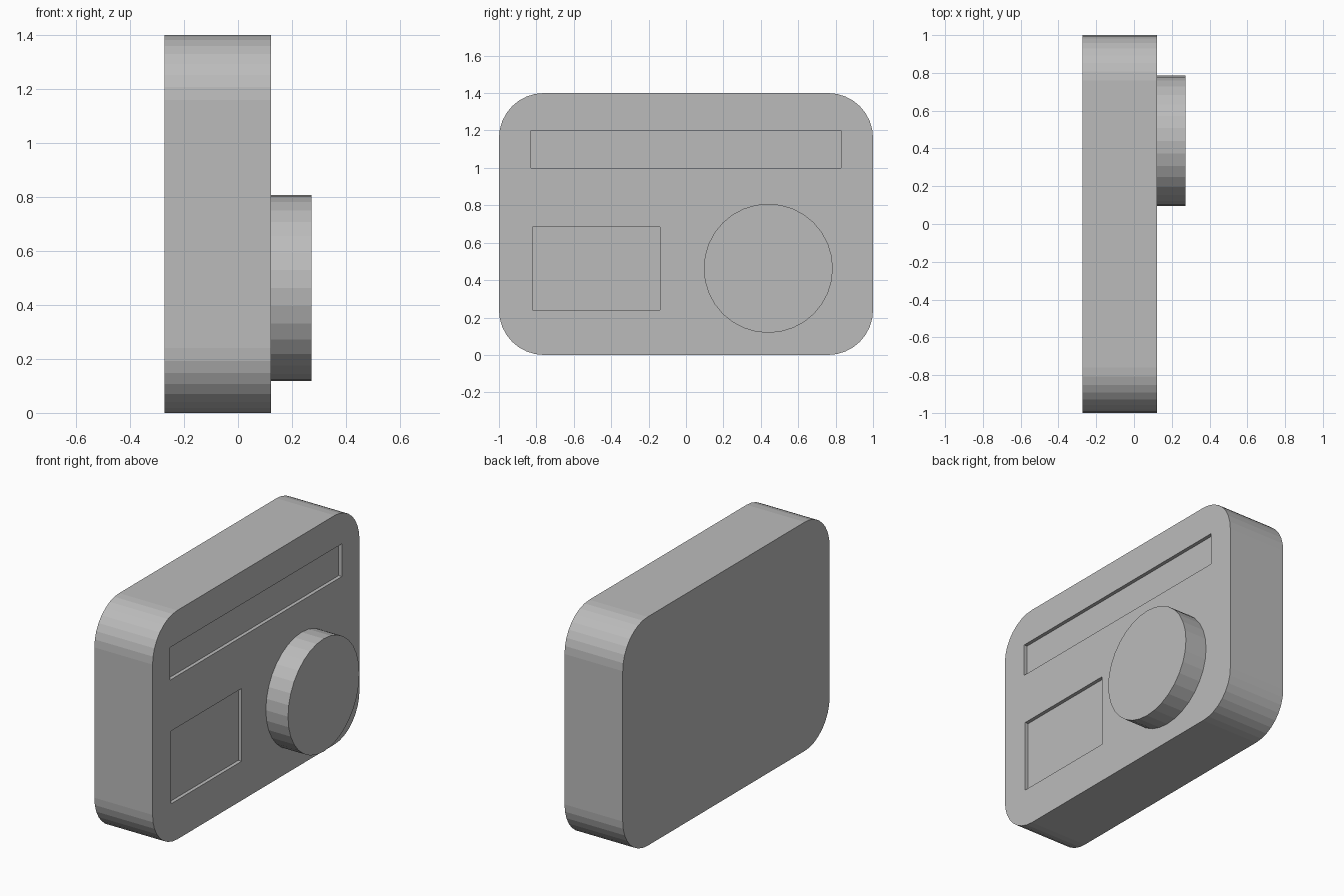
import bpy, bmesh, math

if "Cube" in bpy.data.objects:
    bpy.data.objects.remove(bpy.data.objects["Cube"])

BACK, FACE, TIP = -0.272, 0.122, 0.272   # x of back, front panel and knob end
RECESS = 0.022

grey = bpy.data.materials.new("plain grey")
grey.diffuse_color = (0.5, 0.5, 0.5, 1)
grey.use_nodes = True
grey.node_tree.nodes["Principled BSDF"].inputs["Base Color"].default_value = grey.diffuse_color


def extrude_x(name, outline, x0, x1):
    """Solid from a (y, z) outline pulled along x."""
    bm = bmesh.new()
    base = bm.faces.new([bm.verts.new((x0, y, z)) for y, z in outline])
    new = bmesh.ops.extrude_face_region(bm, geom=[base], use_keep_orig=True)["geom"]
    bmesh.ops.translate(bm, vec=(x1 - x0, 0, 0),
                        verts=[v for v in new if isinstance(v, bmesh.types.BMVert)])
    bmesh.ops.recalc_face_normals(bm, faces=bm.faces)
    mesh = bpy.data.meshes.new(name)
    bm.to_mesh(mesh)
    bm.free()
    mesh.materials.append(grey)
    obj = bpy.data.objects.new(name, mesh)
    bpy.context.collection.objects.link(obj)
    return obj


def arc(cy, cz, r, start, sweep, steps):
    return [(cy + r * math.cos(a), cz + r * math.sin(a))
            for a in (math.radians(start + sweep * i / steps) for i in range(steps + 1))]


# Rounded body
R, H = 0.24, 1.4
outline = []
for i, (cy, cz) in enumerate([(1 - R, H - R), (R - 1, H - R), (R - 1, R), (1 - R, R)]):
    outline += arc(cy, cz, R, 90 * i, 90, 8)
body = extrude_x("body", outline, BACK, FACE)

# Shallow recesses: long slot and display window
for name, y0, y1, z0, z1 in [("slot_cutter", -0.83, 0.83, 1.0, 1.2),
                             ("window_cutter", -0.82, -0.14, 0.24, 0.685)]:
    cutter = extrude_x(name, [(y0, z0), (y1, z0), (y1, z1), (y0, z1)],
                       FACE - RECESS, FACE + 0.1)
    cutter.hide_render = True
    cutter.hide_set(True)
    cut = body.modifiers.new(name, "BOOLEAN")
    cut.operation = "DIFFERENCE"
    cut.solver = "EXACT"
    cut.object = cutter

# Round knob
extrude_x("knob", arc(0.44, 0.463, 0.345, 0, 360, 32)[:-1], FACE, TIP)
